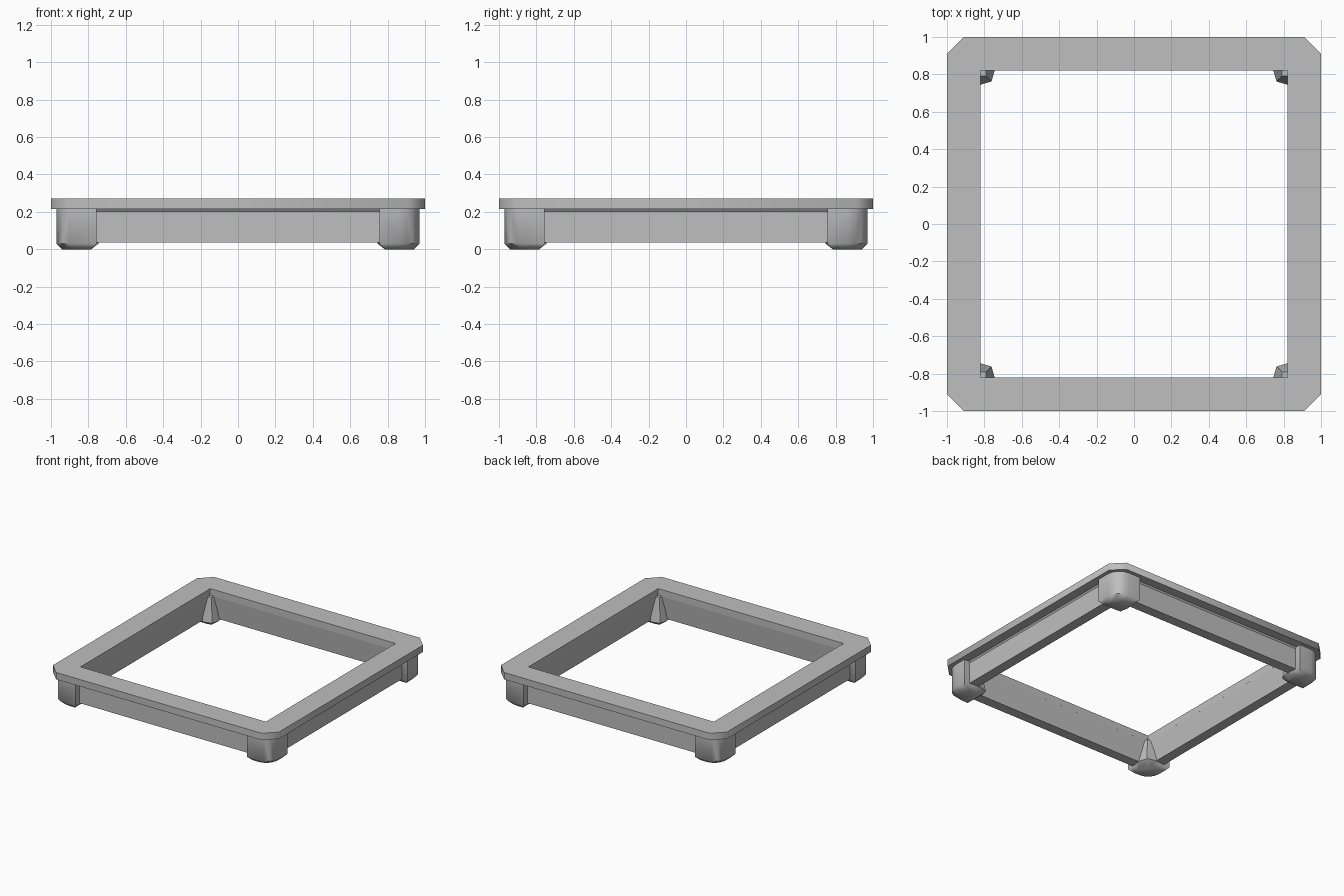
import bpy, bmesh, math

cube = bpy.data.objects.get("Cube")
if cube:
    bpy.data.objects.remove(cube, do_unlink=True)

grey = bpy.data.materials.new("light grey")
grey.use_nodes = True
colour = (0.52, 0.52, 0.52, 1)
grey.diffuse_color = colour
grey.node_tree.nodes["Principled BSDF"].inputs["Base Color"].default_value = colour


def loft(name, loops, closed=False, smooth=50):
    """Skin matching loops; closed joins last to first, otherwise caps the ends."""
    bm = bmesh.new()
    rings = [[bm.verts.new(p) for p in loop] for loop in loops]
    pairs = list(zip(rings, rings[1:]))
    if closed:
        pairs.append((rings[-1], rings[0]))
    else:
        bm.faces.new(rings[0])
        bm.faces.new(rings[-1])
    for a, b in pairs:
        for i in range(len(a)):
            j = (i + 1) % len(a)
            bm.faces.new((a[i], a[j], b[j], b[i]))
    bmesh.ops.remove_doubles(bm, verts=bm.verts, dist=0.0005)
    bmesh.ops.recalc_face_normals(bm, faces=bm.faces)
    mesh = bpy.data.meshes.new(name)
    bm.to_mesh(mesh)
    bm.free()
    mesh.materials.append(grey)
    obj = bpy.data.objects.new(name, mesh)
    bpy.context.collection.objects.link(obj)
    bpy.ops.object.select_all(action='DESELECT')
    obj.select_set(True)
    bpy.context.view_layer.objects.active = obj
    bpy.ops.object.shade_smooth_by_angle(angle=math.radians(smooth))
    return obj


def square(r, z, cut=0):
    """Square outline with corners cut off."""
    c = r - cut
    return [(r, -c, z), (r, c, z), (c, r, z), (-c, r, z),
            (-r, c, z), (-r, -c, z), (-c, -r, z), (c, -r, z)]


# Top frame with cut corners
loft("top_frame", [square(1, 0.215, 0.09), square(1, 0.27, 0.09),
                   square(0.82, 0.27), square(0.82, 0.215)], closed=True)

# Side rails, leaning slightly on the inside
loft("side_rails", [square(0.93, 0.216), square(0.92, 0.203), square(0.92, 0.035),
                    square(0.84, 0.035), square(0.82, 0.216)], closed=True, smooth=30)


# Corner feet: rounded outside, tapering upward inside
def foot_loop(z, outer, side, flare, tip, radius):
    centre = outer - radius
    arc = [(centre + radius * math.cos(a), centre + radius * math.sin(a))
           for a in (math.radians(22.5 * k) for k in range(5))]
    points = arc + [(side, outer), (side, 0.9), (flare, 0.82), (tip, tip),
                    (0.82, flare), (0.9, side), (outer, side)]
    return [(x, y, z) for x, y in points]


for depth, sy in (("front", -1), ("back", 1)):
    for hand, sx in (("right", -1), ("left", 1)):
        loops = [foot_loop(0, 0.94, 0.785, 0.785, 0.79, 0.1),
                 foot_loop(0.03, 0.97, 0.757, 0.745, 0.762, 0.11),
                 foot_loop(0.216, 0.97, 0.757, 0.79, 0.79, 0.11)]
        loops = [[(x * sx, y * sy, z) for x, y, z in loop] for loop in loops]
        loft(f"{depth}_{hand}_foot", loops)
